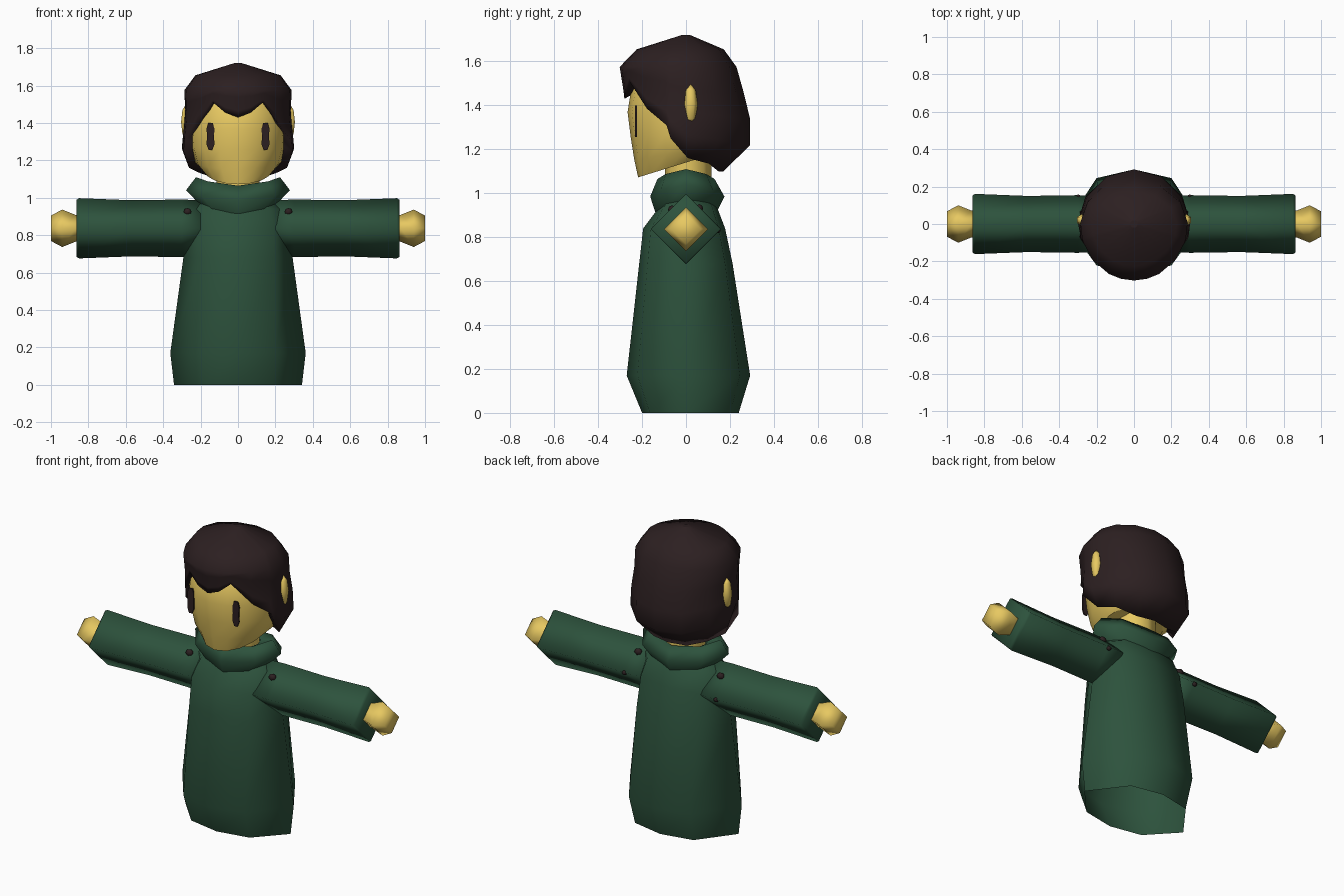
import bpy, bmesh, math
from mathutils import Vector
from mathutils.bvhtree import BVHTree

if "Cube" in bpy.data.objects:
    bpy.data.objects.remove(bpy.data.objects["Cube"])


def material(name, rgb):
    m = bpy.data.materials.new(name)
    m.diffuse_color = (*rgb, 1)
    m.use_nodes = True
    m.node_tree.nodes["Principled BSDF"].inputs["Base Color"].default_value = m.diffuse_color
    return m


GREEN = material("green_cloth", (0.026, 0.085, 0.046))
SKIN = material("warm_skin", (0.80, 0.58, 0.12))
DARK = material("dark_brown", (0.025, 0.014, 0.015))


def finish(name, bm, mat):
    bmesh.ops.recalc_face_normals(bm, faces=bm.faces)
    me = bpy.data.meshes.new(name)
    bm.to_mesh(me)
    bm.free()
    me.materials.append(mat)
    ob = bpy.data.objects.new(name, me)
    bpy.context.collection.objects.link(ob)
    return ob


def loft(name, rings, mat, cap_start=True, cap_end=True, smooth_caps=False):
    """Smooth skin over equal-length point rings, with optional end caps."""
    bm = bmesh.new()
    rows = [[bm.verts.new(p) for p in r] for r in rings]
    n = len(rows[0])
    for a, b in zip(rows, rows[1:]):
        for j in range(n):
            k = (j + 1) % n
            bm.faces.new((a[j], a[k], b[k], b[j])).smooth = True
    if cap_start:
        bm.faces.new(rows[0][::-1]).smooth = smooth_caps
    if cap_end:
        bm.faces.new(rows[-1]).smooth = smooth_caps
    return finish(name, bm, mat)


def oval(angle, rx, yf, yb):
    """Point on an oval; angle 0 is the front, 90 degrees is +x."""
    y = -math.cos(angle)
    return math.sin(angle) * rx, y * (yf if y < 0 else yb)


def ring(z, rx, yf, yb, n=12, tilt=0.0, lift=0.0):
    """Horizontal oval; tilt raises it with y, lift raises its sides."""
    pts = []
    for j in range(n):
        x, y = oval(math.tau * j / n, rx, yf, yb)
        pts.append((x, y, z + tilt * y + lift * (x / rx) ** 2))
    return pts


def robe_ring(z, rx, yf, yb, cx):
    """Eight-sided section with broad front and back and pointed sides."""
    f, b = -0.82 * yf, 0.84 * yb
    return [(x, y, z) for x, y in ((0, -yf), (cx, f), (rx, 0), (cx, b),
                                   (0, yb), (-cx, b), (-rx, 0), (-cx, f))]


def blob(name, centre, radii, mat, segments=6, rings=4):
    bm = bmesh.new()
    bmesh.ops.create_uvsphere(bm, u_segments=segments, v_segments=rings, radius=1)
    for v in bm.verts:
        v.co = Vector(c + r * p for c, r, p in zip(centre, radii, v.co))
    for f in bm.faces:
        f.smooth = True
    return finish(name, bm, mat)


# Robe, open at the hem
loft("robe", [robe_ring(*r) for r in (
    (0.0, 0.342, 0.20, 0.24, 0.19), (0.17, 0.362, 0.27, 0.292, 0.20),
    (0.68, 0.292, 0.213, 0.212, 0.195), (0.84, 0.278, 0.195, 0.178, 0.19),
    (0.94, 0.272, 0.12, 0.14, 0.17), (1.0, 0.15, 0.08, 0.09, 0.10))],
    GREEN, cap_start=False)

# Rolled collar, higher at the sides
loft("collar", [ring(z, rx, yf, yb, n=8, lift=l) for z, rx, yf, yb, l in (
    (0.915, 0.185, 0.14, 0.14, 0.03), (0.985, 0.278, 0.163, 0.175, 0.055),
    (1.065, 0.225, 0.13, 0.13, 0.045), (1.03, 0.13, 0.10, 0.11, 0.03))],
    GREEN, cap_start=False, cap_end=False)

# Neck
loft("neck", [ring(z, 0.115, 0.095, 0.115, n=8) for z in (0.98, 1.18)], SKIN)

# Head with the underside rising to the back
head = loft("head", [ring(z, rx, yf, yb, n=16, tilt=t) for z, rx, yf, yb, t in (
    (1.14, 0.175, 0.218, 0.12, 0.31), (1.19, 0.23, 0.236, 0.16, 0.15),
    (1.27, 0.254, 0.252, 0.19, 0.05), (1.37, 0.262, 0.266, 0.21, 0),
    (1.50, 0.25, 0.245, 0.20, 0), (1.60, 0.16, 0.15, 0.12, 0))], SKIN)

# Hair: oval outline by height (z, half width, front depth, back depth)
OUTLINE = ((1.10, 0.215, 0.20, 0.17), (1.16, 0.262, 0.25, 0.235),
           (1.21, 0.285, 0.26, 0.292), (1.25, 0.302, 0.27, 0.292),
           (1.36, 0.292, 0.275, 0.292), (1.45, 0.282, 0.282, 0.265),
           (1.575, 0.287, 0.302, 0.23), (1.655, 0.228, 0.225, 0.172))


def outline(z):
    for a, b in zip(OUTLINE, OUTLINE[1:]):
        if z <= b[0]:
            t = (z - a[0]) / (b[0] - a[0])
            return [p + t * (q - p) for p, q in zip(a[1:], b[1:])]
    return OUTLINE[-1][1:]


# Hairline: angle from the front in degrees, lower edge height
HALF = ((0, 1.43), (14, 1.455), (28, 1.51), (50, 1.385), (71, 1.31), (75, 1.25),
        (92, 1.16), (120, 1.135), (150, 1.10), (180, 1.10))
COLUMNS = list(HALF) + [(360 - a, z) for a, z in HALF[-2:0:-1]]


def hair_ring(step):
    pts = []
    for deg, low in COLUMNS:
        z = 1.655 if step < 0 else 1.575 + step * (low - 1.575)
        pts.append((*oval(math.radians(deg), *outline(z)), z))
    return pts


edge = hair_ring(1)
inner = [(x * 0.75, y * 0.75, z + 0.04) for x, y, z in edge]
crown = [(0.02 * math.sin(math.radians(a)), -0.02 * math.cos(math.radians(a)), 1.72)
         for a, _ in COLUMNS]
loft("hair", [inner, edge, hair_ring(0.75), hair_ring(0.5), hair_ring(0.25),
              hair_ring(0), hair_ring(-1), crown], DARK, cap_start=False)

# Eyes: thin flat plates facing forward, resting on the face
face = BVHTree.FromPolygons([v.co for v in head.data.vertices],
                            [p.vertices for p in head.data.polygons])
for side, tag in ((-1, "left"), (1, "right")):
    spots = []
    for h, w in ((-0.075, 0.010), (-0.045, 0.021), (0, 0.019),
                 (0.04, 0.021), (0.07, 0.012)):
        for k in (-1, 0, 1):
            spots.append((side * 0.147 + k * w, 1.33 + h))
    y = min(face.ray_cast(Vector((x, -1, z)), Vector((0, 1, 0)))[0].y
            for x, z in spots) - 0.003
    bm = bmesh.new()
    vs = [bm.verts.new((x, y, z)) for x, z in spots]
    for i in range(0, 12, 3):
        for j in (i, i + 1):
            bm.faces.new((vs[j], vs[j + 1], vs[j + 4], vs[j + 3]))
    bmesh.ops.recalc_face_normals(bm, faces=bm.faces)
    if bm.faces[:][0].normal.y > 0:
        bmesh.ops.reverse_faces(bm, faces=bm.faces)
    extra = bmesh.ops.extrude_face_region(bm, geom=bm.faces[:])["geom"]
    for v in extra:
        if isinstance(v, bmesh.types.BMVert):
            v.co.y += 0.008
    finish(tag + "_eye", bm, DARK)

    # Ear
    blob(tag + "_ear", (side * 0.280, 0.021, 1.405), (0.028, 0.032, 0.092), SKIN)

    # Sleeve and hand: diamond sections along x
    def diamond(x, r):
        return [(side * x, r * c, 0.837 + r * s)
                for c, s in ((1, 0), (0, 1), (-1, 0), (0, -1))]

    loft(tag + "_sleeve", [diamond(*p) for p in (
        (0.20, 0.15), (0.30, 0.154), (0.57, 0.150), (0.85, 0.161),
        (0.864, 0.152))], GREEN, smooth_caps=True)
    loft(tag + "_hand", [diamond(*p) for p in (
        (0.84, 0.07), (0.87, 0.072), (0.94, 0.10), (1.0, 0.068))],
        SKIN, smooth_caps=True)

    # Dark patches where the sleeve meets the shoulder
    for part, x, y, z, r in (("front", 0.27, -0.064, 0.925, 0.024),
                             ("back", 0.268, 0.060, 0.930, 0.024),
                             ("rear", 0.298, 0.146, 0.832, 0.016)):
        blob(f"{tag}_{part}_shoulder_patch", (side * x, y, z),
             (r, r * 0.75, r * 0.85), DARK)
